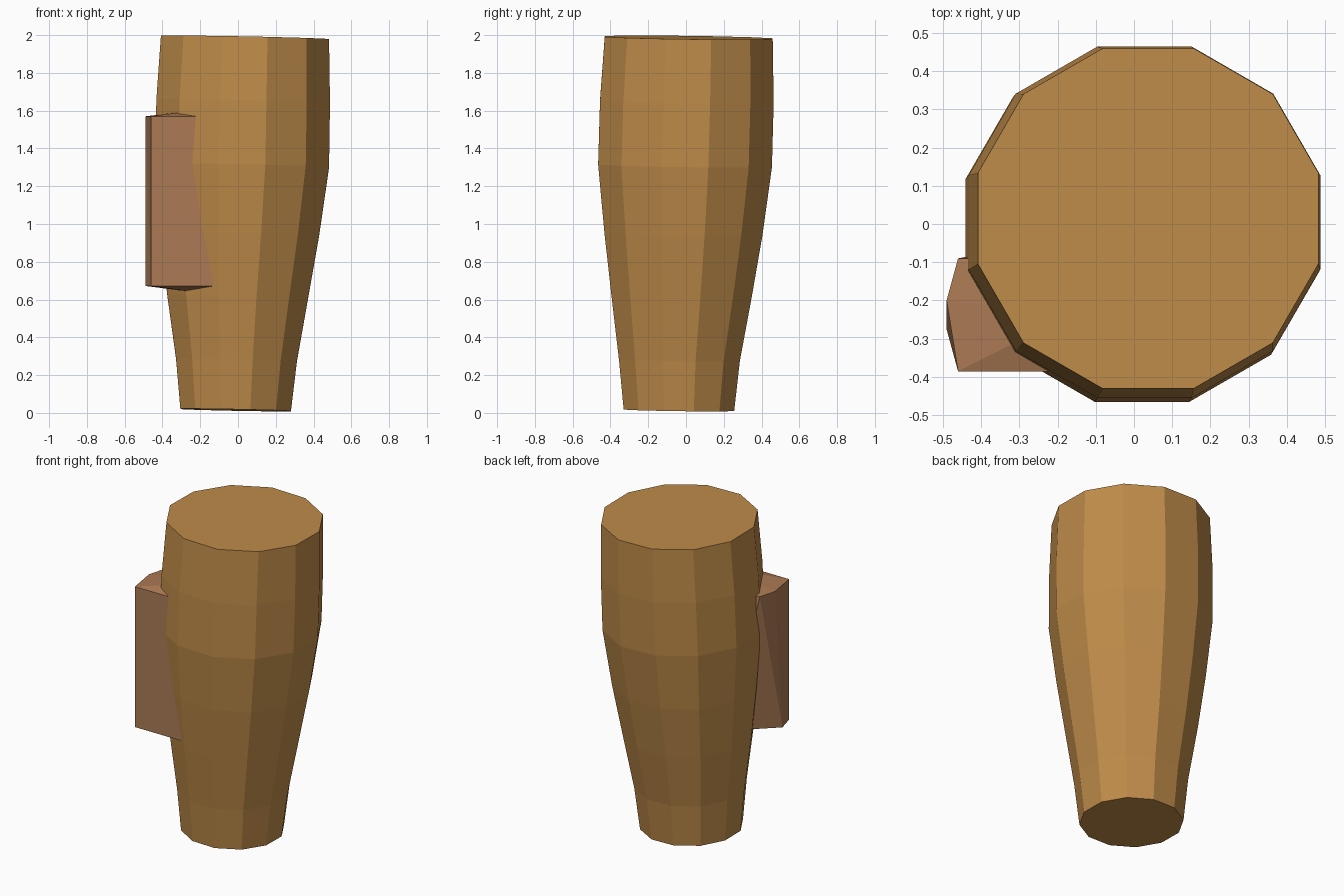
import bpy, bmesh, math

if "Cube" in bpy.data.objects:
    bpy.data.objects.remove(bpy.data.objects["Cube"])


def material(name, rgb):
    m = bpy.data.materials.new(name)
    m.diffuse_color = (*rgb, 1)
    m.use_nodes = True
    m.node_tree.nodes["Principled BSDF"].inputs["Base Color"].default_value = m.diffuse_color
    return m


def loft(name, rings, mat, top_tip=None, bottom_tip=None):
    """Skin a stack of rings and close both ends, flat or with a shallow point."""
    bm = bmesh.new()
    loops = [[bm.verts.new(p) for p in ring] for ring in rings]
    n = len(loops[0])
    for a, b in zip(loops, loops[1:]):
        for i in range(n):
            j = (i + 1) % n
            if top_tip:  # twisted walls are split into triangles
                bm.faces.new((a[i], a[j], b[i]))
                bm.faces.new((a[j], b[j], b[i]))
            else:
                bm.faces.new((a[i], a[j], b[j], b[i]))
    for loop, tip in ((loops[0][::-1], bottom_tip), (loops[-1], top_tip)):
        if tip:
            t = bm.verts.new(tip)
            for i in range(n):
                bm.faces.new((loop[i], loop[(i + 1) % n], t))
        else:
            bm.faces.new(loop)
    bmesh.ops.recalc_face_normals(bm, faces=bm.faces)
    mesh = bpy.data.meshes.new(name)
    bm.to_mesh(mesh)
    bm.free()
    mesh.materials.append(mat)
    obj = bpy.data.objects.new(name, mesh)
    bpy.context.collection.objects.link(obj)
    return obj


tan = material("tan brown", (0.515, 0.258, 0.067))
rust = material("reddish brown", (0.413, 0.195, 0.089))

# Tapered twelve-sided body: height, x range, y range of each slightly tilted ring
profile = [
    (0.015, -0.305, 0.28, -0.33, 0.255),
    (0.28, -0.328, 0.312, -0.355, 0.285),
    (0.62, -0.375, 0.372, -0.395, 0.348),
    (0.95, -0.41, 0.43, -0.432, 0.405),
    (1.31, -0.44, 0.482, -0.465, 0.455),
    (1.65, -0.432, 0.487, -0.455, 0.464),
    (1.987, -0.408, 0.482, -0.43, 0.459),
]
rings = []
for z, x0, x1, y0, y1 in profile:
    ring = []
    for k in range(12):
        a = math.radians(15 + 30 * k)
        dx = (x1 - x0) / 2 * math.cos(a) / math.cos(math.radians(15))
        dy = (y1 - y0) / 2 * math.sin(a) / math.cos(math.radians(15))
        ring.append(((x0 + x1) / 2 + dx, (y0 + y1) / 2 + dy,
                     z - 0.02 * dx - 0.014 * dy))
    rings.append(ring)
loft("body", rings, tan)

# Twisted side block, sunk into the body, with shallow pointed ends
low = [(-0.46, -0.385), (0.05, -0.385), (0.05, -0.09), (-0.25, -0.05), (-0.49, -0.275)]
high = [(-0.46, -0.385), (0.05, -0.385), (0.05, -0.09), (-0.46, -0.09), (-0.49, -0.2)]
loft("side_block",
     [[(x, y, 0.672) for x, y in low], [(x, y, 1.57) for x, y in high]],
     rust, top_tip=(-0.165, -0.237, 1.61), bottom_tip=(-0.165, -0.237, 0.63))
